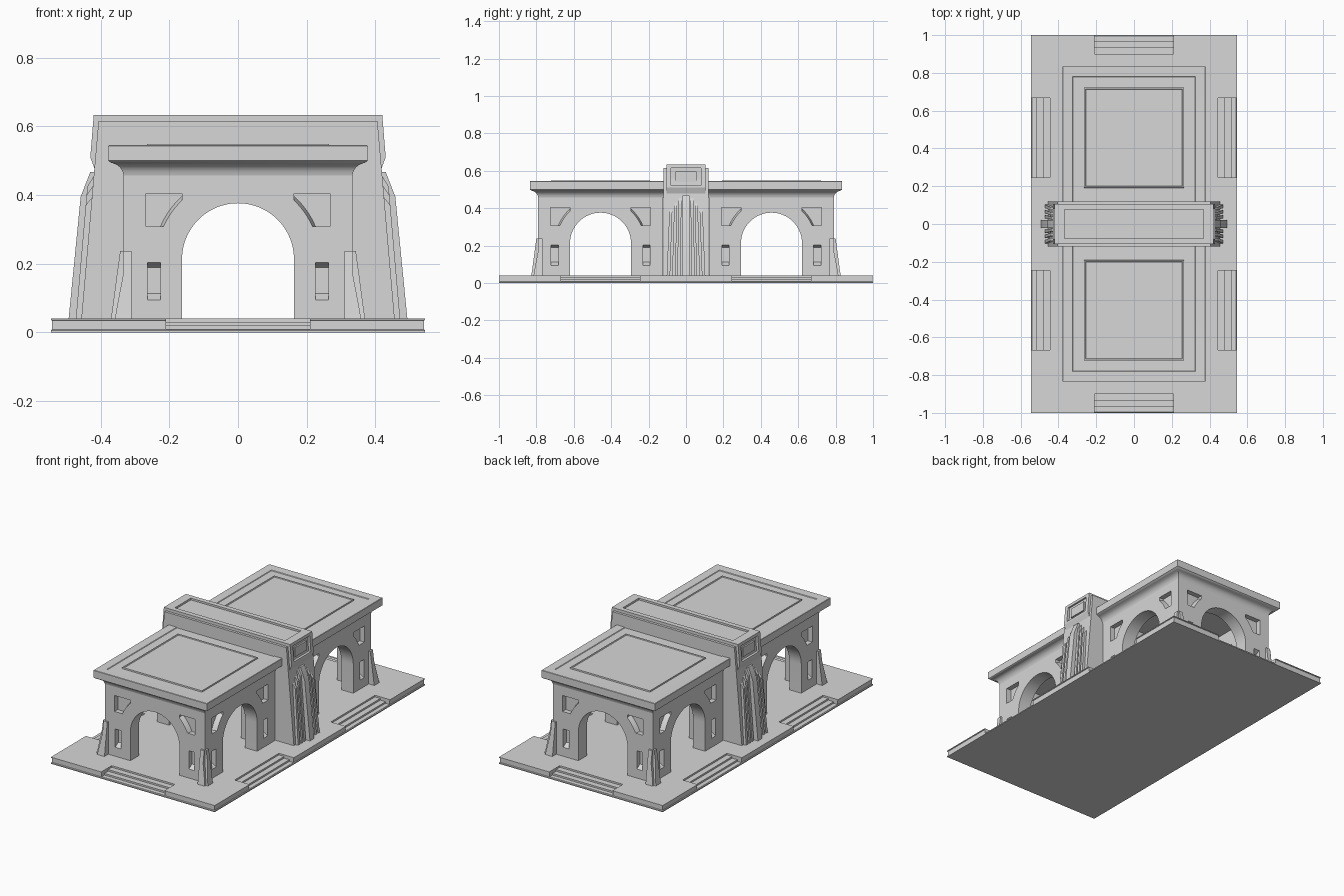
import bpy, bmesh, math
from mathutils import Matrix, Vector

if "Cube" in bpy.data.objects:
    bpy.data.objects.remove(bpy.data.objects["Cube"], do_unlink=True)

stone = bpy.data.materials.new("grey_stone")
stone.use_nodes = True
stone.diffuse_color = (0.68, 0.68, 0.68, 1)
stone.node_tree.nodes["Principled BSDF"].inputs["Base Color"].default_value = (0.68, 0.68, 0.68, 1)


def skin(name, rings, matrix=Matrix()):
    """Closed solid through a list of equal-length point rings."""
    bm = bmesh.new()
    loops = [[bm.verts.new(matrix @ Vector(p)) for p in ring] for ring in rings]
    n = len(loops[0])
    for a, b in zip(loops, loops[1:]):
        for i in range(n):
            j = (i + 1) % n
            bm.faces.new((a[i], a[j], b[j], b[i]))
    bm.faces.new(loops[0])
    bm.faces.new(loops[-1])
    bmesh.ops.recalc_face_normals(bm, faces=bm.faces)
    mesh = bpy.data.meshes.new(name)
    bm.to_mesh(mesh)
    bm.free()
    mesh.materials.append(stone)
    ob = bpy.data.objects.new(name, mesh)
    bpy.context.collection.objects.link(ob)
    return ob


def rect(hx, hy, z, cy=0):
    return [(-hx, cy - hy, z), (hx, cy - hy, z), (hx, cy + hy, z), (-hx, cy + hy, z)]


def box(name, x, y, z):
    return skin(name, [[(x[0], y[0], h), (x[1], y[0], h), (x[1], y[1], h), (x[0], y[1], h)] for h in z])


def along_y(name, pts, lo, hi, matrix=Matrix()):
    return skin(name, [[(u, y, z) for u, z in pts] for y in (lo, hi)], matrix)


def carve(target, cutters):
    """Subtract every cutter from the target, then discard the cutters."""
    for c in cutters:
        c.hide_render = True
        mod = target.modifiers.new("cut", "BOOLEAN")
        mod.operation, mod.solver, mod.object = "DIFFERENCE", "EXACT", c
    bpy.context.view_layer.update()
    deps = bpy.context.evaluated_depsgraph_get()
    mesh = bpy.data.meshes.new_from_object(target.evaluated_get(deps))
    target.modifiers.clear()
    target.data = mesh
    for c in cutters:
        bpy.data.objects.remove(c, do_unlink=True)


def mirror_x(pts):
    return pts + [(-x, z) for x, z in reversed(pts)]


def turn(k):
    return Matrix.Rotation(k * math.pi / 2, 4, "Z")


FLOOR, HALF, MID, RADIUS, SPRING = 0.04, 0.333, 0.457, 0.163, 0.213

# Base platform with stepped notches on all sides
base = skin("base", [rect(0.545, 1, 0), rect(0.545, 1, 0.006), rect(0.541, 0.996, 0.009),
                     rect(0.541, 0.996, 0.034), rect(0.545, 1, 0.036), rect(0.545, 1, FLOOR)])
notches = []
for i in range(3):
    z = (0.01 + 0.01 * i, 0.1)
    depth = 0.03 + 0.035 * i
    for s in (-1, 1):
        notches.append(box("step_cut", (-0.21, 0.21), sorted((s * (1 - depth), s * 1.1)), z))
        for c in (-MID, MID):
            notches.append(box("step_cut", sorted((s * (0.545 - depth), s * 0.7)), (c - 0.21, c + 0.21), z))
carve(base, notches)


def arch(bottom):
    """Arch outline shared by pavilions and central pylon."""
    curve = [(-RADIUS * math.cos(math.pi * i / 32), SPRING + RADIUS * math.sin(math.pi * i / 32))
             for i in range(33)]
    return [(-RADIUS, bottom)] + curve + [(RADIUS, bottom)]


def spandrel(radius, y):
    """Corner panel whose inner side follows the arch."""
    a0, a1 = math.asin(0.095 / radius), math.acos(RADIUS / radius)
    angles = [a0 + (a1 - a0) * i / 8 for i in range(9)]
    curve = [(radius * math.cos(a), y, SPRING + radius * math.sin(a)) for a in angles]
    return curve + [(RADIUS, y, 0.404), (0.268, y, 0.404), (0.268, y, SPRING + 0.095)]


def niche(low, high, y):
    return [(0.226, y, low), (0.264, y, low), (0.264, y, high), (0.226, y, high)]


def pavilion(side):
    place = Matrix.Translation((0, side * MID, 0)) @ turn(0 if side < 0 else 2)
    # Hollow hall with an arch in each wall
    walls = skin("pavilion_walls", [rect(HALF, HALF, FLOOR - 0.005), rect(HALF, HALF, 0.47)], place)
    inner = HALF - 0.08
    cuts = [skin("hall_cut", [rect(inner, inner, 0.01), rect(inner, inner, 0.44)], place)]
    cuts += [along_y("arch_cut", arch(0.02 + 0.003 * k), -0.5, 0.5, place @ turn(k)) for k in (0, 1)]
    # Splayed spandrel panels and niches on the three outer walls
    for k in (-1, 0, 1):
        for flip in (-1, 1):
            m = place @ turn(k) @ Matrix.Diagonal((flip, 1, 1, 1))
            y0, y1 = -HALF - 0.002, -HALF + 0.03
            cuts.append(skin("spandrel_cut", [spandrel(0.236, y0), spandrel(0.245, y1)], m))
            cuts.append(skin("niche_cut", [niche(0.093, 0.205, y0), niche(0.113, 0.189, y1)], m))
    carve(walls, cuts)
    # Pair of tapering fins around each outer corner
    for flip in (-1, 1):
        corner = place @ Matrix.Translation((flip * HALF, -HALF, 0)) @ Matrix.Diagonal((flip, -1, 1, 1))
        for swap in (False, True):
            rings = []
            for u, v, z in ((0.025, 0.037, FLOOR), (0.021, 0.033, 0.066), (0.002, 0.02, 0.165), (0.002, 0.01, 0.237)):
                ring = [(-0.023, -0.02), (u, -0.02), (u, v), (-0.023, v)]
                rings.append([(b, a, z) if swap else (a, b, z) for a, b in ring])
            skin("corner_fin", rings, corner)
    # Raised roof panel with bevelled rim
    cy = side * MID
    skin("roof_panel", [rect(0.267, 0.267, 0.53, cy), rect(0.265, 0.265, 0.549, cy),
                        rect(0.258, 0.258, 0.549, cy), rect(0.255, 0.255, 0.546, cy)])


for side in (-1, 1):
    pavilion(side)

# Coved cornice and roof slab running the full length
cove = [(0, 0.457), (0.003, 0.468), (0.009, 0.479), (0.018, 0.487), (0.03, 0.492),
        (0.037, 0.494), (0.045, 0.5), (0.045, 0.543), (0.043, 0.545)]
rings = [rect(HALF + d, HALF + MID + d, z) for d, z in cove]
skin("cornice", rings + [rect(0.325, 0.782, 0.544), rect(0.322, 0.778, 0.541)])

# Central pylon with a passage through it
pylon = along_y("pylon", mirror_x([(0.456, FLOOR), (0.406, 0.616)]), -0.12, 0.12)
carve(pylon, [along_y("passage_cut", arch(0.02), -0.5, 0.5)])

# Pylon crown with sunken top and framed end recesses
crown = along_y("pylon_crown", mirror_x([(0.405, 0.475), (0.417, 0.475), (0.43, 0.51), (0.42, 0.633)]), -0.105, 0.105)
cuts = [box("top_cut", (-0.367, 0.367), (-0.076, 0.076), (0.622, 0.7))]
for s in (-1, 1):
    cuts.append(box("end_cut", sorted((s * 0.411, s * 0.5)), (-0.08, 0.08), (0.522, 0.615)))
carve(crown, cuts)
for s in (-1, 1):
    box("crown_end_panel", sorted((s * 0.4, s * 0.42)), (-0.056, 0.056), (0.54, 0.596))

    # Central fin and fanned ribs on the pylon ends
    along_y("central_fin", [(s * x, z) for x, z in
            ((0.4, FLOOR), (0.493, FLOOR), (0.458, 0.395), (0.43, 0.467), (0.4, 0.467))], -0.02, 0.02)
    for y, top in ((0.038, 0.455), (0.065, 0.43), (0.094, 0.4)):
        for f in (-1, 1):
            prof = [(0.4, FLOOR), (0.472, FLOOR), (0.472 - 0.087 * (top - 0.07), top - 0.03), (0.42, top), (0.4, top)]
            skin("pylon_rib", [[(s * x, f * (y + e) * (1 - 0.4 * (z - FLOOR)), z) for x, z in prof]
                               for e in (-0.009, 0.009)])

# Smooth curved surfaces only
for ob in bpy.context.scene.objects:
    ob.select_set(ob.type == "MESH")
    if ob.type == "MESH":
        bpy.context.view_layer.objects.active = ob
bpy.ops.object.shade_smooth_by_angle(angle=math.radians(25))
